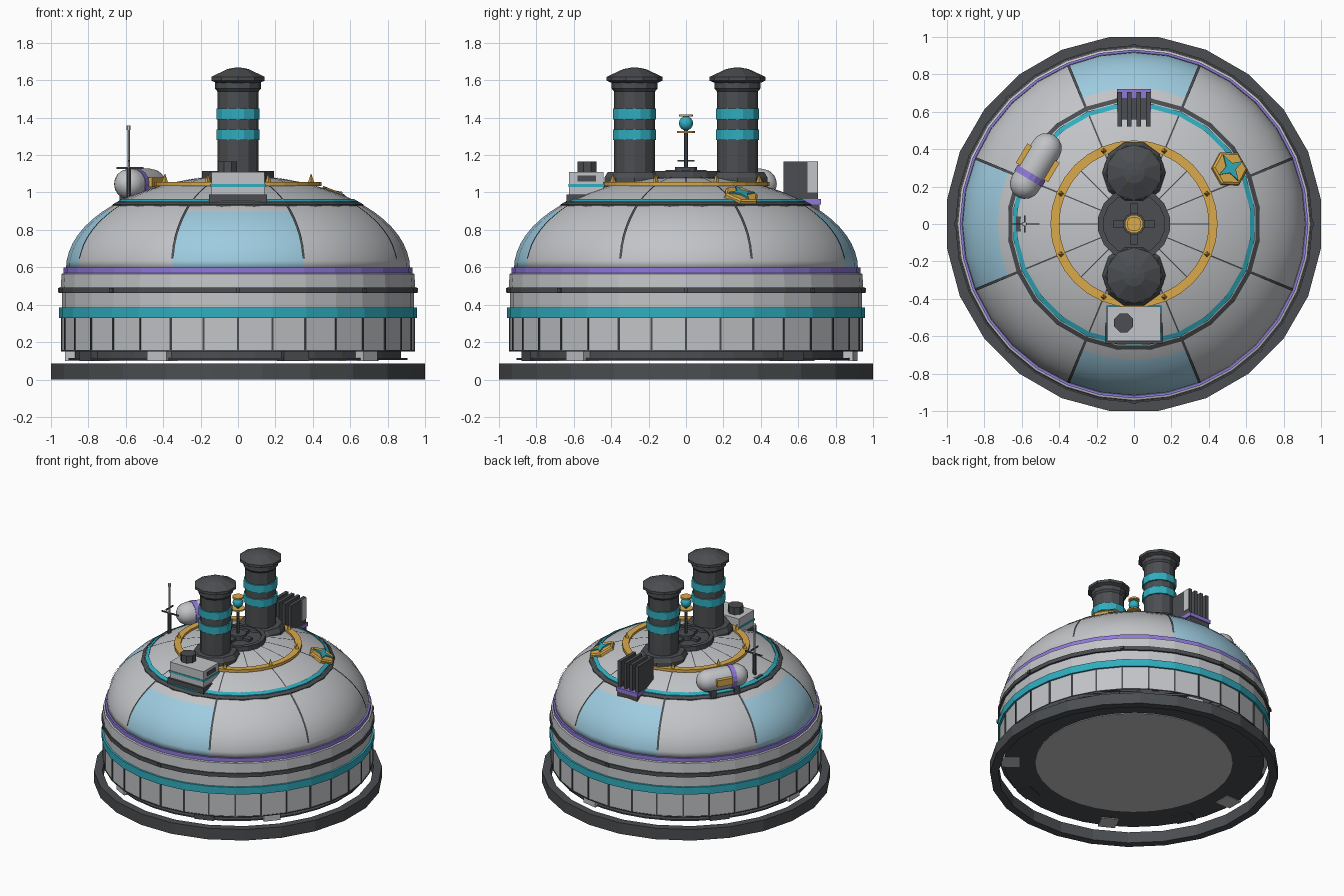
import bpy, bmesh, math
from math import sin, cos, pi, radians, sqrt
from mathutils import Matrix, Vector

old = bpy.data.objects.get("Cube")
if old:
    bpy.data.objects.remove(old)


def material(name, rgb):
    m = bpy.data.materials.new(name)
    m.use_nodes = True
    m.diffuse_color = (*rgb, 1)
    m.node_tree.nodes["Principled BSDF"].inputs["Base Color"].default_value = (*rgb, 1)
    return m


LIGHT = material("light grey", (0.54, 0.55, 0.57))
DARK = material("dark grey", (0.07, 0.075, 0.082))
GLASS = material("pale blue", (0.34, 0.60, 0.74))
TEAL = material("teal", (0.03, 0.42, 0.52))
PURPLE = material("purple", (0.28, 0.19, 0.70))
GOLD = material("gold", (0.70, 0.40, 0.07))


def finish(name, bm, mats, smooth=False, matrix=None):
    bmesh.ops.recalc_face_normals(bm, faces=bm.faces)
    me = bpy.data.meshes.new(name)
    bm.to_mesh(me)
    bm.free()
    for m in mats:
        me.materials.append(m)
    for p in me.polygons:
        p.use_smooth = smooth
    ob = bpy.data.objects.new(name, me)
    if matrix:
        ob.matrix_world = matrix
    bpy.context.collection.objects.link(ob)
    return ob


def lathe(name, profile, mat, segs=32, closed=False, half_step=False, smooth=False, matrix=None):
    """Spin (radius, height) points; closed profiles make rings, open ones get end caps."""
    bm = bmesh.new()
    off = 0.5 if half_step else 0
    rings = [[bm.verts.new((r * cos((i + off) * 2 * pi / segs), r * sin((i + off) * 2 * pi / segs), z))
              for i in range(segs)] for r, z in profile]
    pairs = list(zip(rings, rings[1:]))
    if closed:
        pairs.append((rings[-1], rings[0]))
    for a, b in pairs:
        for i in range(segs):
            j = (i + 1) % segs
            bm.faces.new((a[i], a[j], b[j], b[i]))
    if not closed:
        bm.faces.new(rings[0])
        bm.faces.new(rings[-1])
    return finish(name, bm, [mat], smooth, matrix)


def ring(name, r0, r1, z0, z1, mat, segs=32, half_step=False):
    return lathe(name, [(r0, z0), (r1, z0), (r1, z1), (r0, z1)], mat, segs, True, half_step)


def cyl(name, r, z0, z1, mat, segs=12, x=0, y=0):
    return lathe(name, [(r, z0), (r, z1)], mat, segs, half_step=True, matrix=Matrix.Translation((x, y, 0)))


def box(name, lo, hi, mat, matrix=None):
    bm = bmesh.new()
    bmesh.ops.create_cube(bm, size=1)
    for v in bm.verts:
        v.co = Vector([lo[k] if v.co[k] < 0 else hi[k] for k in range(3)])
    return finish(name, bm, [mat], matrix=matrix)


def turn(deg):
    return Matrix.Rotation(radians(deg), 4, 'Z')


DOME_R, DOME_Z, DOME_H = 0.92, 0.59, 0.5


def dome_z(r):
    return DOME_Z + DOME_H * sqrt(max(0, 1 - (r / DOME_R) ** 2))


# Base ring and underside
ring("base_ring", 0.95, 1.008, 0, 0.085, DARK, 24, True)
cyl("underside_disc", 0.91, 0.105, 0.115, DARK, 32)
cyl("underside_centre", 0.69, 0.1, 0.106, LIGHT, 32)
cyl("foot_skirt", 0.875, 0.11, 0.16, DARK, 32)
for a in (206, 290, 39, 140):
    box("dark_foot", (0.8, -0.07, 0.1), (0.91, 0.07, 0.156), DARK, turn(a))
for a in (242, 320, 78, 180):
    box("light_foot", (0.8, -0.06, 0.1), (0.925, 0.06, 0.156), LIGHT, turn(a))

# Round wall and its bands
cyl("wall", 0.942, 0.15, 0.5, LIGHT, 32).matrix_world = turn(360 / 64)
ring("teal_band", 0.9, 0.956, 0.33, 0.385, TEAL)
ring("dark_band", 0.9, 0.956, 0.462, 0.492, DARK)
lathe("upper_collar", [(0.948, 0.49), (0.943, 0.565), (0.9, 0.58), (0.9, 0.49)], LIGHT, 32, True)
ring("purple_band", 0.88, 0.932, 0.565, 0.598, PURPLE)
ring("lower_trim", 0.88, 0.946, 0.15, 0.157, DARK)
for i in range(32):
    box("wall_seam", (0.93, -0.005, 0.157), (0.947, 0.005, 0.33), DARK, turn(i * 360 / 32))
for i in range(8):
    box("band_bolt", (0.95, -0.012, 0.466), (0.963, 0.012, 0.488), DARK, turn(i * 45))

# Dome with three glazed panels
STEPS = 16
arc = [(DOME_R * cos(t), DOME_Z + DOME_H * sin(t))
       for t in (i * radians(86) / STEPS for i in range(STEPS + 1))]
dome = lathe("dome", arc, LIGHT, 32, smooth=True)
dome.data.materials.append(GLASS)
for p in dome.data.polygons:
    c = p.center
    front_back = abs(c.x) < abs(c.y) * math.tan(radians(22.5))
    side = c.x < 0 and abs(c.y) < -c.x * math.tan(radians(22.5))
    if c.z < 0.91 and (front_back or side):
        p.material_index = 1


# Dark seams that follow the dome
def seam(angle, r_out, r_in, w):
    bm = bmesh.new()
    prev = None
    for i in range(11):
        r = r_out + (r_in - r_out) * i / 10
        z = dome_z(r) + 0.004
        cur = [bm.verts.new((r + 0.004, s * w, z)) for s in (-1, 1)]
        if prev:
            bm.faces.new((prev[0], prev[1], cur[1], cur[0]))
        prev = cur
    finish("dome_seam", bm, [DARK], matrix=turn(angle))


for i in range(8):
    seam(22.5 + 45 * i, 0.915, 0.66, 0.007)
    seam(22.5 + 45 * i, 0.66, 0.43, 0.004)
for i in range(16):
    seam(22.5 * i, 0.41, 0.18, 0.003)


def dome_ring(name, r0, r1, lift, mat):
    lathe(name, [(r0, dome_z(r0) - 0.02), (r1, dome_z(r1) - 0.02),
                 (r1, dome_z(r1) + lift), (r0, dome_z(r0) + lift)], mat, 24, True, True)


dome_ring("dark_dome_ring", 0.655, 0.678, 0.007, DARK)
dome_ring("teal_dome_ring", 0.625, 0.65, 0.008, TEAL)

# Gold ring with spikes
ring("gold_ring", 0.4, 0.447, 1.035, 1.056, GOLD, 32)
for i in range(8):
    a = radians(22.5 + 45 * i)
    lathe("ring_spike", [(0.018, 1.05), (0.001, 1.1)], GOLD, 4,
          matrix=Matrix.Translation((0.423 * cos(a), 0.423 * sin(a), 0)))

# Central hub and mast
cyl("hub", 0.195, 1.04, 1.1, DARK, 16)
ring("hub_rim", 0.165, 0.195, 1.1, 1.115, DARK, 16, True)
for a in (0, 90):
    box("hub_cross", (-0.11, -0.022, 1.09), (0.11, 0.022, 1.12), DARK, turn(a))
cyl("mast_foot", 0.06, 1.1, 1.135, DARK)
cyl("mast", 0.012, 1.12, 1.34, DARK, 8)
cyl("lower_mast_disc", 0.05, 1.318, 1.328, GOLD)
cyl("upper_mast_disc", 0.04, 1.405, 1.418, GOLD)
bm = bmesh.new()
bmesh.ops.create_uvsphere(bm, u_segments=12, v_segments=8, radius=0.038)
finish("mast_ball", bm, [TEAL], True, Matrix.Translation((0, 0, 1.37)))

# Two chimneys
for y in (-0.275, 0.275):
    at = Matrix.Translation((0, y, 0))
    lathe("chimney_collar", [(0.17, 0.98), (0.17, 1.08), (0.15, 1.11)], DARK, 10, matrix=at)
    lathe("chimney", [(0.11, 1.1), (0.11, 1.54), (0.122, 1.555), (0.122, 1.6)], DARK, 12, matrix=at)
    lathe("chimney_cap", [(0.12, 1.585), (0.15, 1.598), (0.15, 1.618), (0.06, 1.66), (0.02, 1.667)],
          DARK, 10, half_step=True, matrix=at)
    for z in (1.28, 1.39):
        cyl("chimney_band", 0.12, z, z + 0.058, TEAL, 12, 0, y)

# Front equipment box
box("front_box_base", (-0.155, -0.64, 0.925), (0.155, -0.43, 0.99), DARK)
box("front_box", (-0.143, -0.625, 0.985), (0.143, -0.44, 1.11), LIGHT)
box("front_box_stripe", (-0.147, -0.629, 1.03), (0.147, -0.436, 1.045), TEAL)
box("front_box_panel", (0.14, -0.58, 1.06), (0.147, -0.48, 1.09), DARK)
cyl("front_box_vent", 0.055, 1.1, 1.165, DARK, 8, -0.055, -0.528)

# Rear fin rack
box("rack_base", (-0.085, 0.52, 0.89), (0.085, 0.715, 0.938), DARK)
box("rack_plate", (-0.092, 0.5, 0.936), (0.092, 0.722, 0.965), PURPLE)
box("rack_core", (-0.08, 0.56, 0.96), (0.08, 0.67, 1.0), DARK)
for x in (-0.075, -0.025, 0.025, 0.075):
    box("rack_fin", (x - 0.012, 0.52, 0.96), (x + 0.012, 0.705, 1.165), DARK)
box("rack_side_plate", (0.085, 0.65, 1.0), (0.091, 0.703, 1.163), LIGHT)

# Storage tank lying on the dome, local z along the tank
spot = Matrix.Translation((-0.525, 0.31, 1.045)) @ turn(-31)
lie = spot @ Matrix.Rotation(radians(-90), 4, 'X')
R, H = 0.082, 0.11
caps = [(R * cos(t), H + R * sin(t)) for t in (radians(a) for a in (0, 22, 45, 67, 86))]
lathe("tank", [(r, -z) for r, z in reversed(caps)] + caps, LIGHT, 16, smooth=True, matrix=lie)
lathe("tank_band", [(0.086, -0.08), (0.086, -0.045)], PURPLE, 16, matrix=lie)
for s in (-1, 1):
    box("tank_plate", (s * 0.085 - 0.016, -0.04, -0.015), (s * 0.085 + 0.016, 0.08, 0.035), GOLD, spot)
    box("tank_foot", (-0.06, s * 0.09 - 0.02, -0.13), (0.05, s * 0.09 + 0.02, -0.03), DARK, spot)

# Side antenna
box("antenna_base", (-0.63, -0.04, 0.9), (-0.555, 0.04, 0.965), DARK)
cyl("antenna_lower", 0.013, 0.95, 1.13, DARK, 8, -0.585, 0)
cyl("antenna_upper", 0.007, 1.12, 1.34, LIGHT, 8, -0.585, 0)
cyl("antenna_tip", 0.012, 1.335, 1.357, LIGHT, 8, -0.585, 0)
box("antenna_bar", (-0.65, -0.004, 1.125), (-0.505, 0.004, 1.135), DARK)
box("antenna_cross", (-0.589, -0.045, 1.165), (-0.581, 0.045, 1.175), DARK)

# Hexagonal badge with a four-pointed star, tilted to the dome
a, r = radians(30), 0.587
z = dome_z(r)
normal = Vector((r * cos(a) / DOME_R ** 2, r * sin(a) / DOME_R ** 2, (z - DOME_Z) / DOME_H ** 2))
tilt = Matrix.Translation((r * cos(a), r * sin(a), z)) @ normal.to_track_quat('Z', 'Y').to_matrix().to_4x4()
lathe("badge", [(0.1, -0.02), (0.1, 0.014), (0.088, 0.022)], GOLD, 6, matrix=tilt)
bm = bmesh.new()
tip = [bm.verts.new(((0.08 if i % 2 == 0 else 0.028) * cos(i * pi / 4),
                     (0.08 if i % 2 == 0 else 0.028) * sin(i * pi / 4), 0.023)) for i in range(8)]
star = bm.faces.new(tip)
up = bmesh.ops.extrude_face_region(bm, geom=[star])["geom"]
bmesh.ops.translate(bm, verts=[v for v in up if isinstance(v, bmesh.types.BMVert)], vec=(0, 0, 0.008))
finish("badge_star", bm, [TEAL], matrix=tilt)
